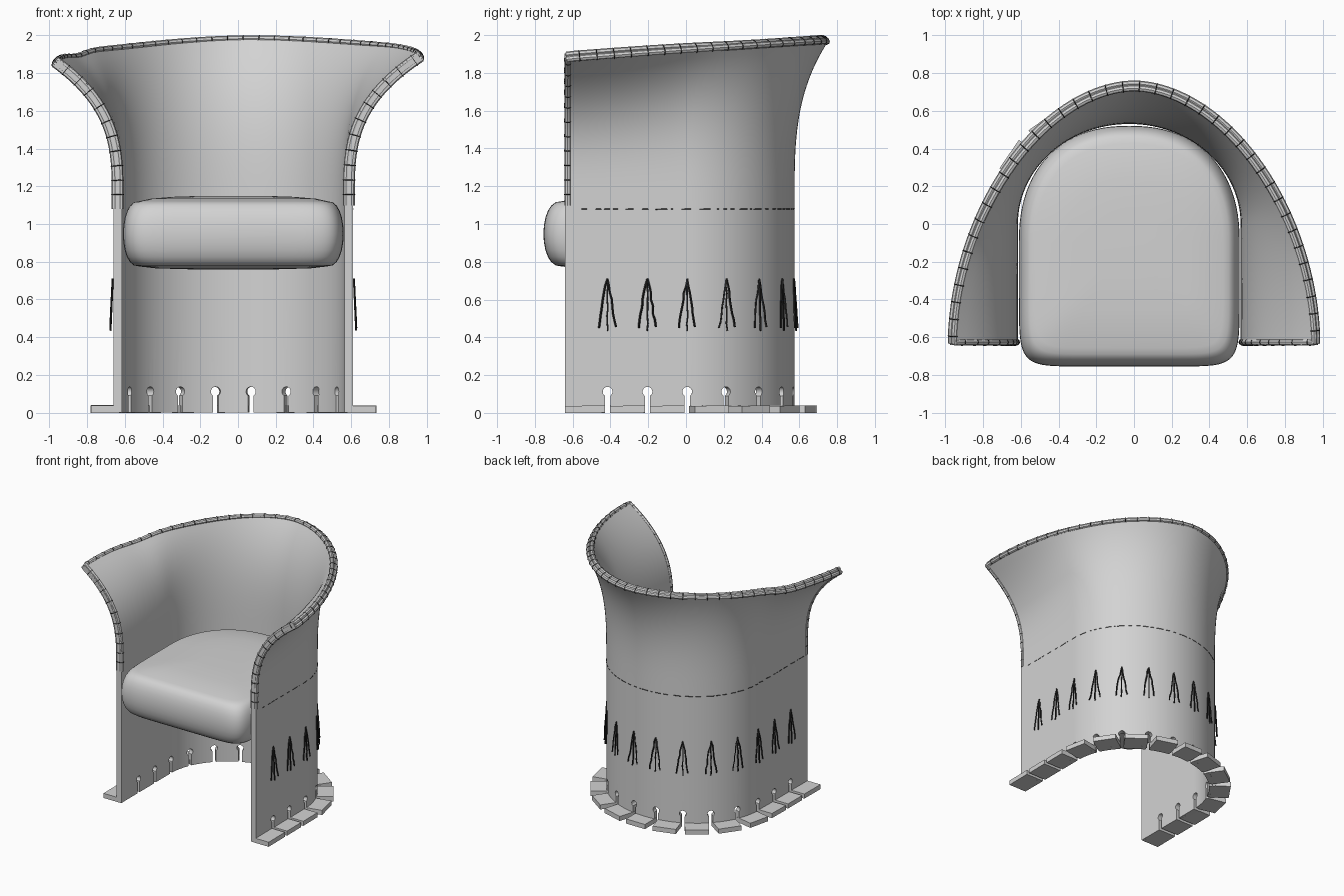
import bpy, bmesh, math, random
from mathutils import Vector

random.seed(4)
if "Cube" in bpy.data.objects:
    bpy.data.objects.remove(bpy.data.objects["Cube"])

THICK, FRONT, SEAM, FLARE = 0.045, -0.64, 1.08, 1.15
UP = Vector((0, 0, 1))


def material(name, value):
    m = bpy.data.materials.new(name)
    m.use_nodes = True
    color = (value, value, value, 1)
    m.diffuse_color = color
    m.node_tree.nodes["Principled BSDF"].inputs["Base Color"].default_value = color
    return m


GREY = material("pale grey leather", 0.65)
BLACK = material("black thread", 0.02)


def mesh_object(name, bm, mat, angle=40):
    bmesh.ops.recalc_face_normals(bm, faces=bm.faces)
    mesh = bpy.data.meshes.new(name)
    bm.to_mesh(mesh)
    bm.free()
    ob = bpy.data.objects.new(name, mesh)
    bpy.context.collection.objects.link(ob)
    mesh.materials.append(mat)
    smooth(ob, angle)
    return ob


def smooth(ob, angle=40):
    bpy.ops.object.select_all(action='DESELECT')
    ob.select_set(True)
    bpy.context.view_layer.objects.active = ob
    bpy.ops.object.shade_smooth_by_angle(angle=math.radians(angle))


def tubes(name, paths, radius, mat, closed=False, resolution=2):
    cu = bpy.data.curves.new(name, 'CURVE')
    cu.dimensions = '3D'
    cu.bevel_depth, cu.bevel_resolution = radius, resolution
    cu.use_fill_caps = True
    for path in paths:
        sp = cu.splines.new('POLY')
        sp.points.add(len(path) - 1)
        for pt, co in zip(sp.points, path):
            pt.co = (*co, 1)
        sp.use_cyclic_u = closed
    ob = bpy.data.objects.new(name, cu)
    bpy.context.collection.objects.link(ob)
    cu.materials.append(mat)
    bpy.ops.object.select_all(action='DESELECT')
    ob.select_set(True)
    bpy.context.view_layer.objects.active = ob
    bpy.ops.object.convert(target='MESH')
    smooth(ob)
    return ob


# Half plans of the shell, from the middle of the back to the front edge
def half_plan(width, depth, centre_y, power):
    steps = [i / 200 * math.pi / 2 for i in range(201)]
    pts = [Vector((width * math.sin(a) ** (2 / power),
                   centre_y + depth * max(math.cos(a), 0) ** (2 / power))) for a in steps]
    if centre_y > FRONT:
        pts += [Vector((width, centre_y + (FRONT - centre_y) * i / 80)) for i in range(1, 81)]
    dist = [0]
    for p, q in zip(pts, pts[1:]):
        dist.append(dist[-1] + (q - p).length)
    return pts, dist


FOOT = half_plan(0.635, 0.575, 0, 2)
RIM = half_plan(0.975, 1.39, FRONT, 1.87)
LENGTH = FOOT[1][-1]


def sample(plan, t):
    pts, dist = plan
    d = min(abs(t), 1) * dist[-1]
    i = next((k for k in range(1, len(dist) - 1) if dist[k] >= d), len(dist) - 1)
    p = pts[i - 1].lerp(pts[i], (d - dist[i - 1]) / (dist[i] - dist[i - 1]))
    return Vector((math.copysign(p.x, t), p.y))


def wall(t, u):
    """Outer surface point: t runs around the shell, u runs from floor to rim."""
    foot, rim = sample(FOOT, t), sample(RIM, t)
    foot.x -= 0.025
    top = 1.963 - 0.08 * (0.75 - rim.y) + 0.015 * rim.x
    top -= 0.02 * math.exp(-((rim.x + 0.88) / 0.06) ** 2)
    z = u * top
    f = max(0, (z - FLARE) / (top - FLARE)) ** 3
    p = foot.lerp(rim, f)
    return Vector((p.x, p.y, z))


def frame(t, u):
    e = 0.012
    along = wall(min(t + e, 1), u) - wall(max(t - e, -1), u)
    up = wall(t, min(u + e, 1)) - wall(t, u - e)
    along.normalize()
    return wall(t, u), along, up.cross(along).normalized()


def level(t, z):
    return z / wall(t, 1).z


# Shell
bm = bmesh.new()
cols, rows = 96, [0, 0.3, 0.55] + [0.58 + 0.42 * i / 18 for i in range(19)]
grid = [[bm.verts.new(wall(2 * c / cols - 1, u)) for c in range(cols + 1)] for u in rows]
for low, high in zip(grid, grid[1:]):
    for c in range(cols):
        bm.faces.new((low[c], low[c + 1], high[c + 1], high[c]))
shell = mesh_object("shell", bm, GREY)
if shell.data.polygons[cols // 2].normal.y < 0:
    shell.data.flip_normals()
solid = shell.modifiers.new("thickness", 'SOLIDIFY')
solid.thickness, solid.offset = THICK, -1

# Keyhole slots around the foot
slots = [side * (0.1 + 0.211 * i) / LENGTH for side in (-1, 1) for i in range(7)]
arc = [math.radians(-57 + 294 * i / 14) for i in range(15)]
keyhole = [(-0.014, -0.05), (0.014, -0.05)]
keyhole += [(0.026 * math.cos(a), 0.112 + 0.026 * math.sin(a)) for a in arc]
bm = bmesh.new()
for t in slots:
    p, along, out = frame(t, 0.1)
    p.z = 0
    face = bm.faces.new([bm.verts.new(p + along * x + UP * z - out * 0.12) for x, z in keyhole])
    ext = bmesh.ops.extrude_face_region(bm, geom=[face])
    bmesh.ops.translate(bm, vec=out * 0.2,
                        verts=[v for v in ext["geom"] if isinstance(v, bmesh.types.BMVert)])
cutter = mesh_object("slot_cutter", bm, GREY)
cutter.hide_render = True
cut = shell.modifiers.new("slots", 'BOOLEAN')
cut.object, cut.operation, cut.solver = cutter, 'DIFFERENCE', 'EXACT'
bpy.context.view_layer.objects.active = shell
for mod in ("thickness", "slots"):
    bpy.ops.object.modifier_apply(modifier=mod)
bpy.data.objects.remove(cutter)
smooth(shell)

# Foot tabs between the slots
bm = bmesh.new()
marks = [-1] + sorted(slots) + [1]
for a, b in zip(marks, marks[1:]):
    p, along, out = frame((a + b) / 2, 0.1)
    half = (wall(b, 0) - wall(a, 0)).length / 2
    left = half - (0.014 if a > -1 else 0)
    right = half - (0.014 if b < 1 else 0)
    ring = [(-left, -0.03), (right, -0.03), (right, 0.118), (-left, 0.118)]
    lo, hi = [[bm.verts.new(Vector((p.x, p.y, z)) + along * x + out * y) for x, y in ring]
              for z in (0, 0.038)]
    bm.faces.new(lo)
    bm.faces.new(hi)
    for i in range(4):
        j = (i + 1) % 4
        bm.faces.new((lo[i], lo[j], hi[j], hi[i]))
mesh_object("foot_tabs", bm, GREY, 20)

# Double piping along the front edges and the rim, with thread wrapped around it
end = 0.991
edge = [(-end, level(-end, SEAM) + (1 - level(-end, SEAM)) * i / 40) for i in range(40)]
edge += [(end * (i / 60 - 1), 1) for i in range(121)]
edge += [(-t, u) for t, u in reversed(edge[:40])]
frames = [frame(t, u) for t, u in edge]
tubes("piping", [[p - n * d for p, _, n in frames] for d in (0.008, 0.036)], 0.017, GREY)
loops, travelled = [], 0
for i in range(1, len(frames) - 1):
    p, _, n = frames[i]
    travelled += (p - frames[i - 1][0]).length
    if travelled > 0.07:
        travelled = 0
        tangent = (frames[i + 1][0] - frames[i - 1][0]).normalized()
        side = tangent.cross(n)
        loops.append([p - n * 0.022 + n * 0.032 * math.cos(k * math.pi / 6)
                      + side * 0.019 * math.sin(k * math.pi / 6) for k in range(12)])
tubes("rim_stitches", loops, 0.0026, BLACK, closed=True, resolution=0)

# Fine broken seam line around the outside
dashes, t = [], -0.97
while t < 0.94:
    step = random.uniform(0.006, 0.04)
    dashes.append([wall(t + step * k / 3, level(t, SEAM)) for k in range(4)])
    t += step + random.uniform(0.005, 0.03)
tubes("seam_line", dashes, 0.0022, BLACK, resolution=0)

# Three-stranded tassels above every slot
strands = []
for t in slots:
    p, along, out = frame(t, 0.3)
    for drift, bottom in ((-0.042, 0.455), (0, 0.435), (0.045, 0.45)):
        path = []
        for k in range(8):
            f = k / 7
            x = drift * f ** 0.8 + random.uniform(-0.004, 0.004) * (k > 0)
            spot = p + along * x + out * (0.004 + 0.012 * f)
            path.append(Vector((spot.x, spot.y, 0.71 + (bottom - 0.71) * f)))
        strands.append(path)
tubes("tassels", strands, 0.0055, BLACK, resolution=0)

# Cushion: squarish front corners, round back, softly crowned top
outline = []
for i in range(96):
    a = 2 * math.pi * i / 96
    c, s = math.cos(a), math.sin(a)
    power, depth = (2.3, 0.62) if s > 0 else (9, 0.655)
    outline.append((math.copysign(abs(c) ** (2 / power), c) * 0.585,
                    math.copysign(abs(s) ** (2 / power), s) * depth))
profile = [(0.4, 0.76), (0.7, 0.765)]
for i in range(13):
    a = math.pi * (i / 12 - 0.5)
    profile.append((0.85 + 0.15 * math.cos(a) ** 0.8 if i % 12 else 0.85, 0.948 + 0.173 * math.sin(a)))
profile += [(0.75, 1.134), (0.55, 1.144), (0.3, 1.149)]
bm = bmesh.new()
rings = [[bm.verts.new((-0.025 + x * k, -0.1 + y * k, z)) for x, y in outline] for k, z in profile]
for low, high in zip(rings, rings[1:]):
    for i in range(96):
        j = (i + 1) % 96
        bm.faces.new((low[i], low[j], high[j], high[i]))
bm.faces.new(rings[0])
bm.faces.new(rings[-1])
mesh_object("seat_cushion", bm, GREY, 60)
